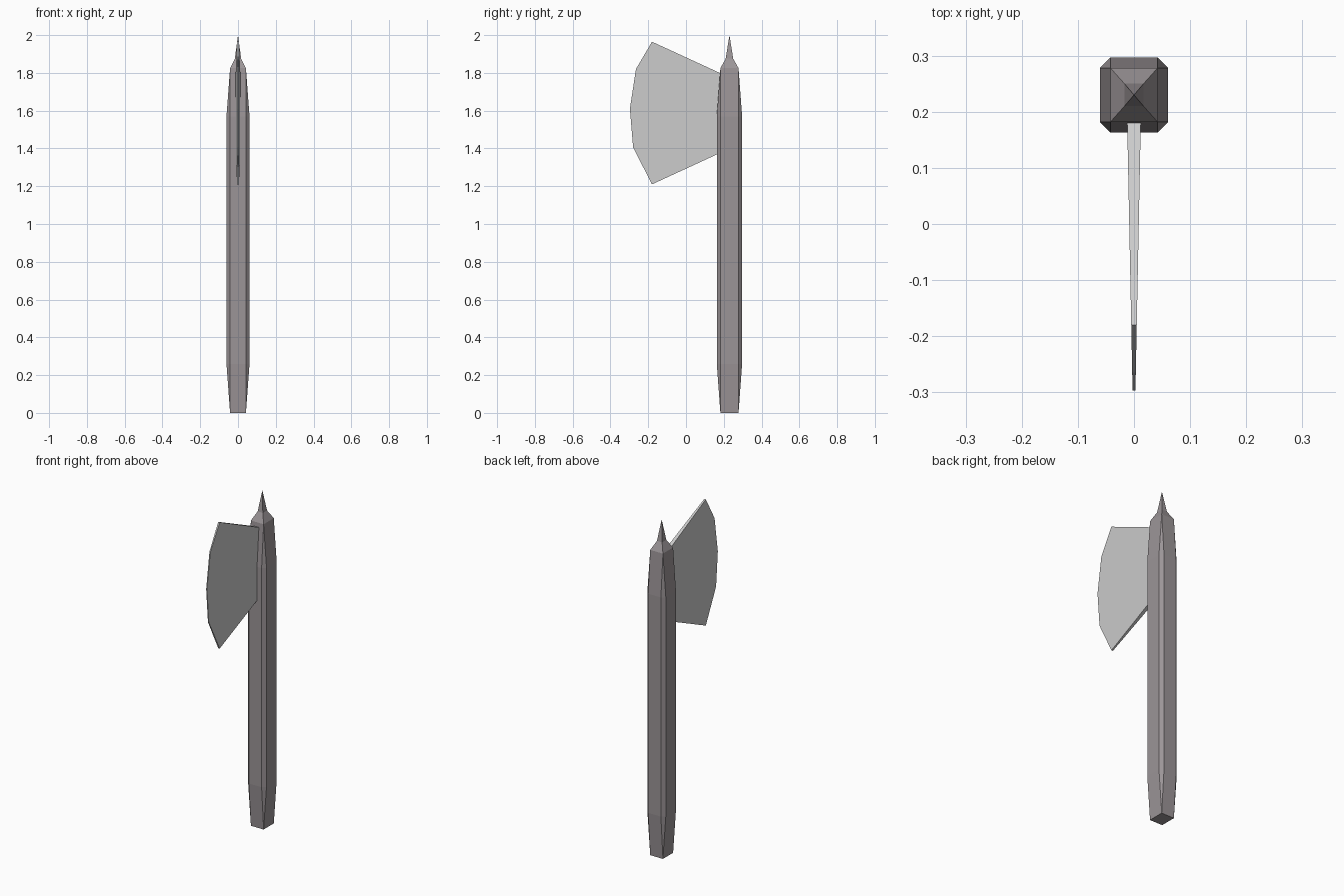
import bpy
import bmesh

cube = bpy.data.objects.get("Cube")
if cube:
    bpy.data.objects.remove(cube, do_unlink=True)


def make_material(name, rgb):
    mat = bpy.data.materials.new(name)
    mat.use_nodes = True
    colour = (*rgb, 1)
    mat.diffuse_color = colour
    mat.node_tree.nodes["Principled BSDF"].inputs["Base Color"].default_value = colour
    return mat


def finish(name, bm, mat):
    bmesh.ops.recalc_face_normals(bm, faces=bm.faces)
    mesh = bpy.data.meshes.new(name)
    bm.to_mesh(mesh)
    bm.free()
    mesh.materials.append(mat)
    obj = bpy.data.objects.new(name, mesh)
    bpy.context.collection.objects.link(obj)
    return obj


handle_grey = make_material("warm grey", (0.33, 0.30, 0.31))
blade_grey = make_material("light steel", (0.6, 0.6, 0.6))

HANDLE_Y = 0.23
CORNERS = ((1, 1), (-1, 1), (-1, -1), (1, -1))


def square(bm, half_x, half_y, z):
    return [bm.verts.new((sx * half_x, HANDLE_Y + sy * half_y, z)) for sx, sy in CORNERS]


def bridge(bm, low, high):
    for i in range(4):
        j = (i + 1) % 4
        bm.faces.new((low[i], low[j], high[j], high[i]))


# Handle: chamfered shaft tapering to a square at both ends
INNER_X, INNER_Y, OUTER_X, OUTER_Y = 0.042, 0.048, 0.061, 0.067
bm = bmesh.new()
bottom = square(bm, INNER_X, INNER_Y, 0)
top = square(bm, INNER_X, INNER_Y, 1.825)
rings = []
for z in (0.26, 1.57):
    ring = []
    for sx, sy in CORNERS:
        pair = [(sx * OUTER_X, sy * INNER_Y), (sx * INNER_X, sy * OUTER_Y)]
        if sx * sy < 0:
            pair.reverse()
        ring += [bm.verts.new((x, HANDLE_Y + y, z)) for x, y in pair]
    rings.append(ring)
for i in range(8):
    j = (i + 1) % 8
    bm.faces.new((rings[0][i], rings[0][j], rings[1][j], rings[1][i]))
for end, ring in ((bottom, rings[0]), (top, rings[1])):
    for i in range(4):
        j = (i + 1) % 4
        bm.faces.new((end[i], ring[2 * i], ring[2 * i + 1]))
        bm.faces.new((end[i], end[j], ring[2 * j], ring[2 * i + 1]))
    bm.faces.new(end)
finish("handle", bm, handle_grey)

# Spike: flared base rising to a point
bm = bmesh.new()
base = square(bm, INNER_X, INNER_Y, 1.825)
neck = square(bm, 0.017, 0.02, 1.875)
tip = bm.verts.new((0, HANDLE_Y, 2))
bridge(bm, base, neck)
for i in range(4):
    bm.faces.new((neck[i], neck[(i + 1) % 4], tip))
bm.faces.new(base)
finish("top_spike", bm, handle_grey)

# Blade: wedge thinning towards the cutting edge
outline = ((0.2, 1.79), (-0.18, 1.965), (-0.265, 1.82), (-0.297, 1.61),
           (-0.28, 1.405), (-0.18, 1.21), (0.2, 1.385))
bm = bmesh.new()
sides = [[bm.verts.new((s * (0.0085 + 0.02 * y), y, z)) for y, z in outline] for s in (1, -1)]
for side in sides:
    bm.faces.new(side)
for i in range(len(outline)):
    j = (i + 1) % len(outline)
    bm.faces.new((sides[0][i], sides[0][j], sides[1][j], sides[1][i]))
finish("axe_blade", bm, blade_grey)
